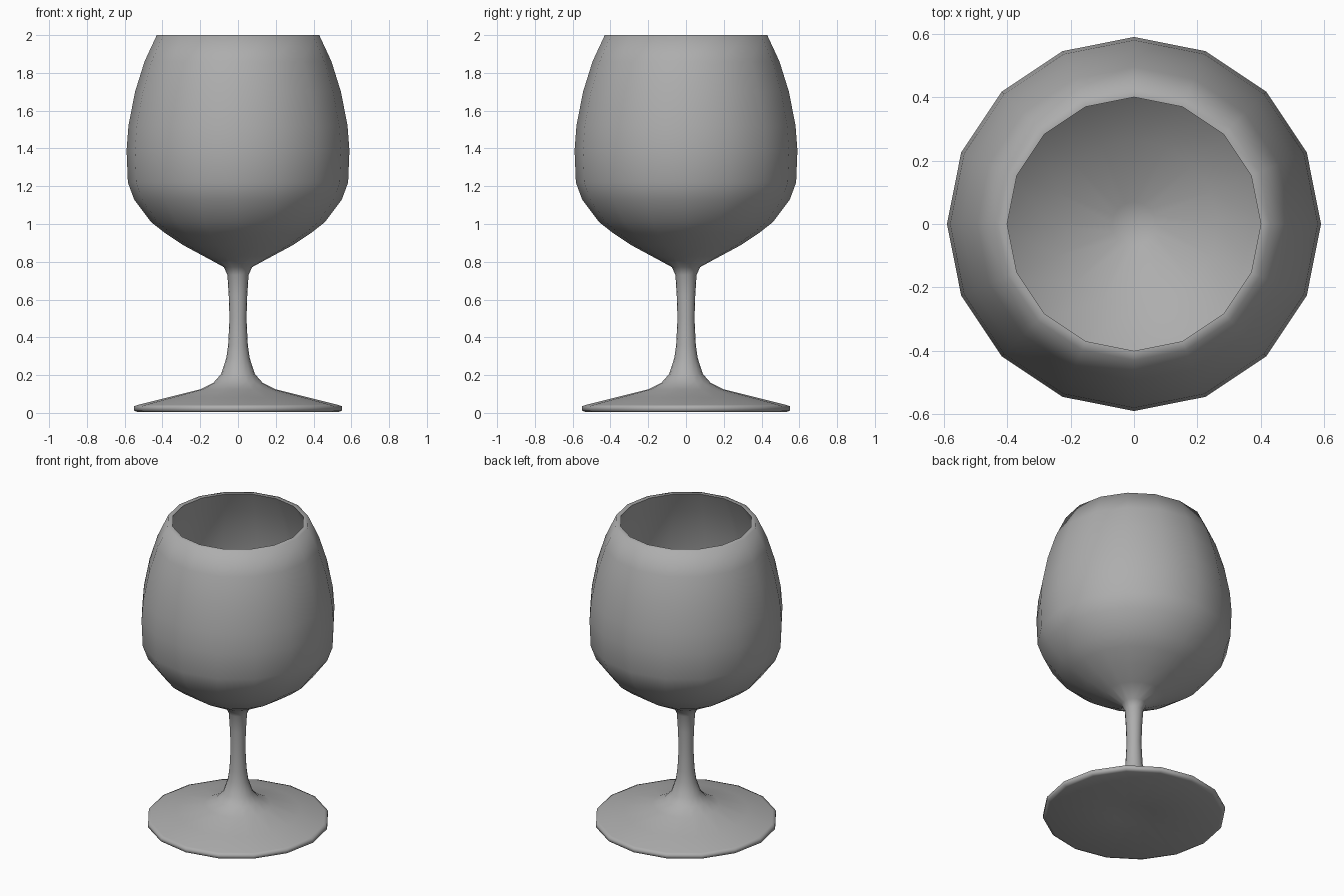
import bpy, bmesh, math

if "Cube" in bpy.data.objects:
    bpy.data.objects.remove(bpy.data.objects["Cube"])

SIDES = 16


def lathe(name, profile, material):
    """Revolve an (r, z) profile about z; zero-radius ends become poles."""
    bm = bmesh.new()
    rings = []
    for r, z in profile:
        if r == 0:
            rings.append([bm.verts.new((0, 0, z))] * SIDES)
        else:
            rings.append([bm.verts.new((r * math.cos(2 * math.pi * i / SIDES),
                                        r * math.sin(2 * math.pi * i / SIDES), z))
                          for i in range(SIDES)])
    for a, b in zip(rings, rings[1:]):
        for i in range(SIDES):
            j = (i + 1) % SIDES
            bm.faces.new(list(dict.fromkeys((a[i], a[j], b[j], b[i]))))
    bmesh.ops.recalc_face_normals(bm, faces=bm.faces)
    mesh = bpy.data.meshes.new(name)
    bm.to_mesh(mesh)
    bm.free()
    mesh.materials.append(material)
    obj = bpy.data.objects.new(name, mesh)
    bpy.context.collection.objects.link(obj)
    bpy.ops.object.select_all(action='DESELECT')
    obj.select_set(True)
    bpy.context.view_layer.objects.active = obj
    bpy.ops.object.shade_smooth_by_angle(angle=math.radians(100))
    return obj


# mid-grey glass
grey = bpy.data.materials.new("grey_glass")
grey.diffuse_color = (0.42, 0.42, 0.42, 1)
grey.use_nodes = True
grey.node_tree.nodes["Principled BSDF"].inputs["Base Color"].default_value = grey.diffuse_color

# foot and stem, from the slightly hollow underside upwards
foot = [(0, 0.025), (0.12, 0.01), (0.53, 0.004), (0.55, 0.012), (0.55, 0.035),
        (0.53, 0.042), (0.38, 0.08), (0.2, 0.125), (0.13, 0.16), (0.09, 0.205)]
stem = [(0.062, 0.29), (0.052, 0.36), (0.045, 0.5), (0.049, 0.62),
        (0.056, 0.73), (0.075, 0.772)]
# outside of the bowl up to the rim
bowl = [(0.18, 0.829), (0.29, 0.888), (0.39, 0.955), (0.46, 1.01), (0.55, 1.13),
        (0.583, 1.22), (0.59, 1.39), (0.58, 1.52), (0.545, 1.7), (0.495, 1.86),
        (0.43, 2.0)]
# inside of the bowl, back down to the centre
inside = [(0.40, 2.0), (0.463, 1.86), (0.513, 1.7), (0.55, 1.52), (0.56, 1.39),
          (0.555, 1.24), (0.522, 1.145), (0.43, 1.03), (0.265, 0.915),
          (0.07, 0.81), (0, 0.795)]

lathe("wine_glass", foot + stem + bowl + inside, grey)
